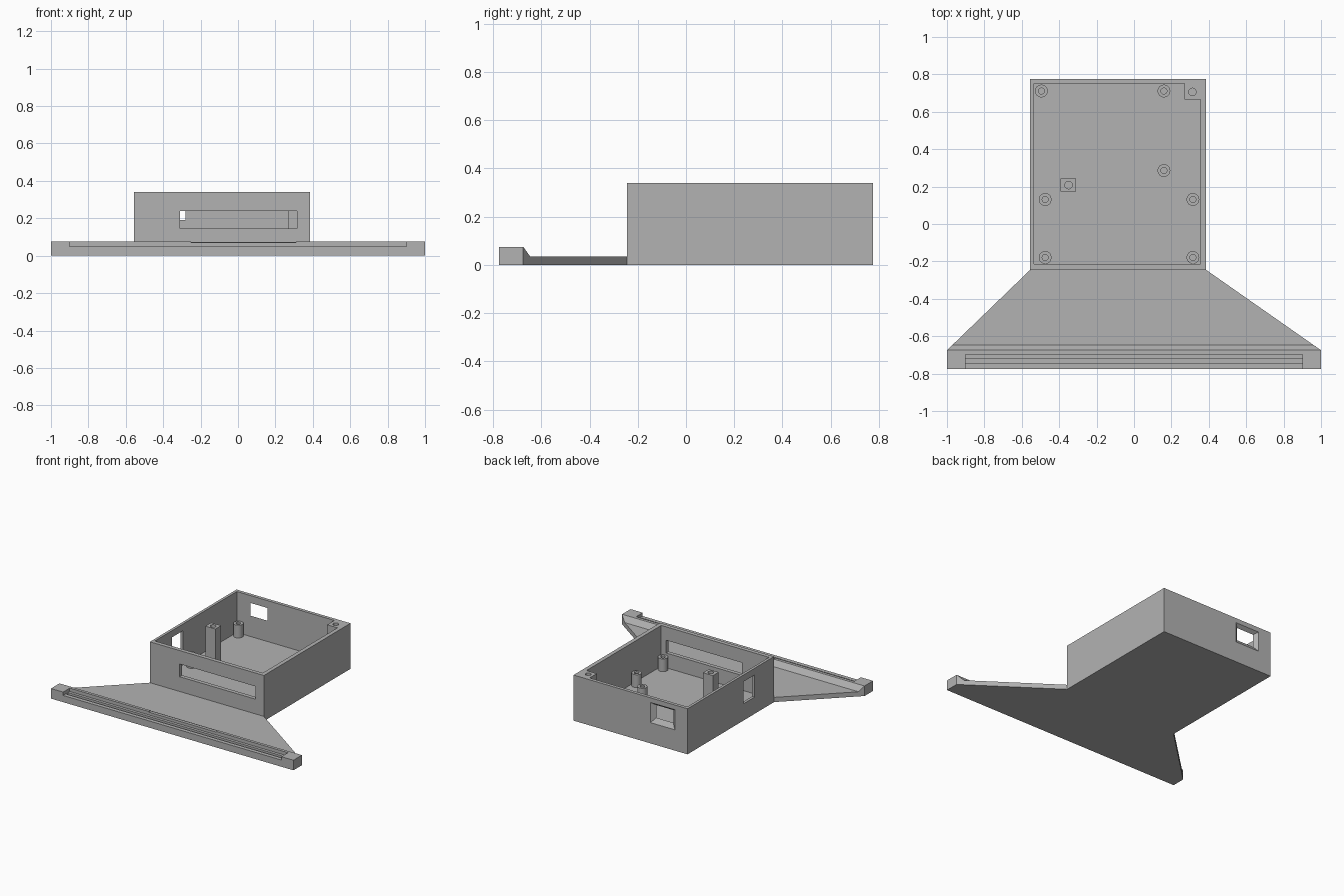
import bpy, bmesh, math
from mathutils import Matrix

if "Cube" in bpy.data.objects:
    bpy.data.objects.remove(bpy.data.objects["Cube"])

grey = bpy.data.materials.new("plain_grey")
grey.diffuse_color = (0.45, 0.45, 0.45, 1)
grey.use_nodes = True
grey.node_tree.nodes["Principled BSDF"].inputs["Base Color"].default_value = grey.diffuse_color


def make(name, bm):
    bmesh.ops.recalc_face_normals(bm, faces=bm.faces)
    me = bpy.data.meshes.new(name)
    bm.to_mesh(me)
    bm.free()
    me.materials.append(grey)
    ob = bpy.data.objects.new(name, me)
    bpy.context.collection.objects.link(ob)
    return ob


def prism(name, outline, z0, z1):
    bm = bmesh.new()
    face = bm.faces.new([bm.verts.new((x, y, z0)) for x, y in outline])
    ext = bmesh.ops.extrude_face_region(bm, geom=[face])["geom"]
    for v in ext:
        if isinstance(v, bmesh.types.BMVert):
            v.co.z = z1
    return make(name, bm)


def box(name, x0, x1, y0, y1, z0, z1):
    return prism(name, [(x0, y0), (x1, y0), (x1, y1), (x0, y1)], z0, z1)


def hull(name, pts):
    bm = bmesh.new()
    for p in pts:
        bm.verts.new(p)
    bmesh.ops.convex_hull(bm, input=bm.verts)
    bmesh.ops.dissolve_limit(bm, angle_limit=0.01, verts=bm.verts, edges=bm.edges)
    return make(name, bm)


def drill(name, x, y, r, z0, z1):
    bm = bmesh.new()
    bmesh.ops.create_cone(bm, cap_ends=True, segments=32, radius1=r, radius2=r,
                          depth=z1 - z0,
                          matrix=Matrix.Translation((x, y, (z0 + z1) / 2)))
    return make(name, bm)


def combine(target, tool, op):
    mod = target.modifiers.new(op, 'BOOLEAN')
    mod.operation, mod.solver, mod.object = op, 'EXACT', tool
    tool.hide_render = True
    dg = bpy.context.evaluated_depsgraph_get()
    me = bpy.data.meshes.new_from_object(target.evaluated_get(dg))
    target.modifiers.clear()
    target.data = me
    bpy.data.objects.remove(tool)


FLOOR, TOP = 0.035, 0.34

# Open electronics box, with the solid screw corner left standing
case = box("enclosure", -0.555, 0.385, -0.245, 0.775, 0, TOP)
combine(case, prism("cavity", [(-0.535, -0.215), (0.355, -0.215), (0.355, 0.665),
                               (0.27, 0.665), (0.27, 0.75), (-0.535, 0.75)],
                    FLOOR, 0.5), 'DIFFERENCE')

# Flared wing plate, its sloped edge and the long front bar
combine(case, prism("wing", [(-0.555, -0.235), (-0.555, -0.245), (-1, -0.675),
                             (-1, -0.69), (1, -0.69), (1, -0.675),
                             (0.385, -0.245), (0.385, -0.235)], 0, FLOOR), 'UNION')
combine(case, hull("bar", [(x, y, z) for x in (-1, 1) for y in (-0.775, -0.675)
                           for z in (0, 0.075)]
                   + [(x, -0.646, z) for x in (-0.97, 0.958) for z in (0, FLOOR)]),
        'UNION')

# Openings and grooves
cutters = [
    box("bar_step", -0.9, 0.9, -0.9, -0.697, 0.05, 0.2),
    box("bar_groove", -0.9, 0.9, -0.745, -0.718, 0.025, 0.2),
    box("lip_notch", -0.25, 0.31, -0.71, -0.673, 0.07, 0.2),
    box("front_slot", -0.31, 0.315, -0.3, -0.2, 0.145, 0.24),
    box("side_window", -0.6, -0.5, -0.015, 0.115, 0.125, 0.29),
    hull("back_window",
         [(x, 0.725, z) for x in (-0.39, -0.31) for z in (0.225, 0.265)]
         + [(x, 0.80, z) for x in (-0.48, -0.22) for z in (0.12, 0.325)]),
    drill("corner_screw_hole", 0.312, 0.706, 0.02, 0.2, 0.4),
]
for c in cutters:
    combine(case, c, 'DIFFERENCE')

# Tall square screw post
post = box("square_post", -0.392, -0.31, 0.175, 0.243, FLOOR, TOP)
combine(post, drill("post_hole", -0.35, 0.208, 0.02, 0.2, 0.4), 'DIFFERENCE')


# Round hollow standoffs
def standoff(i, cx, cy, n=32):
    bm = bmesh.new()
    rings = []
    for r, z in ((0.034, FLOOR), (0.034, 0.13), (0.016, 0.13), (0.016, FLOOR)):
        rings.append([bm.verts.new((cx + r * math.cos(2 * math.pi * k / n),
                                    cy + r * math.sin(2 * math.pi * k / n), z))
                      for k in range(n)])
    for a, b in zip(rings, rings[1:]):
        for k in range(n):
            j = (k + 1) % n
            bm.faces.new((a[k], a[j], b[j], b[k]))
    ob = make(f"standoff_{i}", bm)
    bpy.ops.object.select_all(action='DESELECT')
    bpy.context.view_layer.objects.active = ob
    ob.select_set(True)
    bpy.ops.object.shade_smooth_by_angle(angle=math.radians(30))


spots = [(-0.495, 0.711), (0.16, 0.711), (0.16, 0.286), (-0.475, 0.131),
         (0.315, 0.131), (-0.475, -0.179), (0.315, -0.179)]
for i, (x, y) in enumerate(spots, 1):
    standoff(i, x, y)
